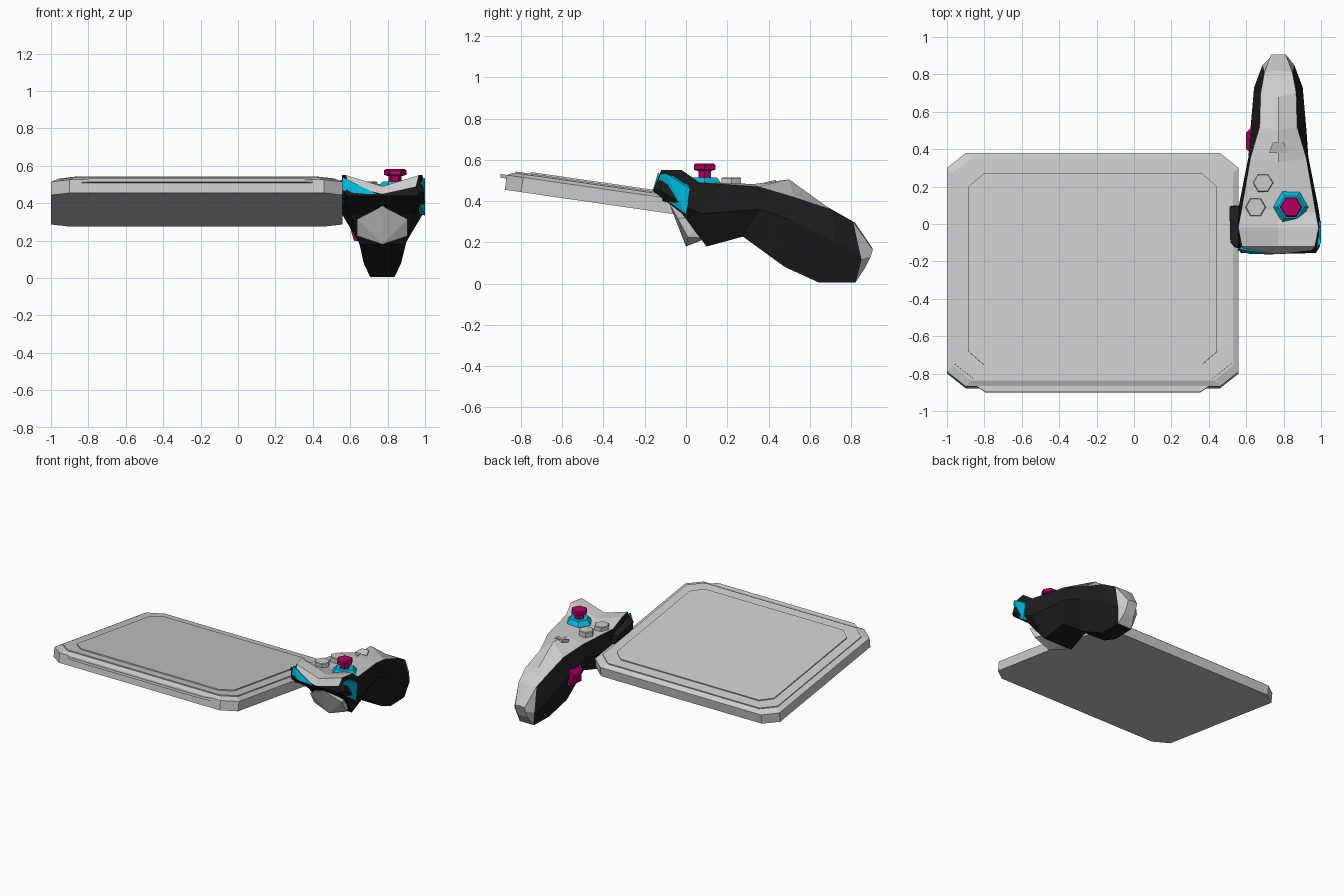
import bpy, bmesh, math
from mathutils import Vector

if "Cube" in bpy.data.objects:
    bpy.data.objects.remove(bpy.data.objects["Cube"])


def mat(name, rgb):
    m = bpy.data.materials.new(name)
    m.diffuse_color = (*rgb, 1)
    m.use_nodes = True
    m.node_tree.nodes["Principled BSDF"].inputs["Base Color"].default_value = m.diffuse_color
    return m


GREY = mat("grey", (0.6, 0.6, 0.6))
BLACK = mat("black", (0.012, 0.012, 0.012))
CYAN = mat("cyan", (0.0, 0.5, 0.72))
RED = mat("crimson", (0.45, 0.0, 0.12))


def finish(bm, name, *mats):
    bmesh.ops.recalc_face_normals(bm, faces=bm.faces)
    me = bpy.data.meshes.new(name)
    bm.to_mesh(me)
    bm.free()
    for m in mats:
        me.materials.append(m)
    ob = bpy.data.objects.new(name, me)
    bpy.context.collection.objects.link(ob)
    return ob


def loft(name, rings, *mats, index=lambda i, j: 0):
    bm = bmesh.new()
    rows = [[bm.verts.new(p) for p in r] for r in rings]
    n = len(rings[0])
    for i, (a, b) in enumerate(zip(rows, rows[1:])):
        for j in range(n):
            k = (j + 1) % n
            bm.faces.new((a[j], a[k], b[k], b[j])).material_index = index(i, j)
    bm.faces.new(rows[0]).material_index = index(-1, 0)
    bm.faces.new(rows[-1]).material_index = index(len(rows) - 1, 0)
    return finish(bm, name, *mats)


def hull(name, pts, *mats):
    bm = bmesh.new()
    for p in pts:
        bm.verts.new(p)
    res = bmesh.ops.convex_hull(bm, input=bm.verts)
    loose = [v for v in bm.verts if not v.link_faces]
    bmesh.ops.delete(bm, geom=loose, context='VERTS')
    bmesh.ops.dissolve_limit(bm, angle_limit=0.02, verts=bm.verts, edges=bm.edges)
    return finish(bm, name, *mats)


def hexagon(name, x, y, profile, *mats):
    rings = [[(x + r * math.cos(k * math.pi / 3), y + r * math.sin(k * math.pi / 3), z)
              for k in range(6)] for r, z in profile]
    return loft(name, rings, *mats)


# Tablet: stacked chamfered rectangles, tilted so the front edge is raised
def octagon(inset, z, cx=0.1, cy=0.08):
    w, h = 0.78 - inset, 0.63 - inset
    return [(w, cy - h, z), (w, h - cy, z), (w - cx, h, z), (cx - w, h, z),
            (-w, h - cy, z), (-w, cy - h, z), (cx - w, -h, z), (w - cx, -h, z)]


tablet = [
    loft("tablet_body", [octagon(0, 0), octagon(0, 0.072), octagon(0.03, 0.088)]),
    loft("tablet_bezel", [octagon(0.04, 0.08), octagon(0.04, 0.095)]),
    loft("tablet_screen", [octagon(0.115, 0.09, 0.08, 0.07), octagon(0.115, 0.103, 0.08, 0.07)]),
    hull("tablet_front_lip", [(x, y, z) for z in (0.055, 0.073)
                              for x, y in ((-0.62, -0.6), (-0.62, -0.63), (-0.575, -0.66),
                                           (0.575, -0.66), (0.62, -0.63), (0.62, -0.6))]),
]
for ob in tablet:
    ob.location = (-0.22, -0.255, 0.365)
    ob.rotation_euler.x = math.radians(-8.2)

# Controller shell: mirrored rails running from the nose to the tail
CX = 0.772
top = [(-.16, .45), (-.12, .49), (-.02, .485), (.08, .48), (.33, .483),
       (.5, .505), (.68, .375), (.82, .295), (.905, .17)]
edge = [(.18, -.14, .49), (.195, -.12, .55), (.215, -.02, .55), (.2, .06, .49), (.15, .35, .47),
        (.1, .52, .42), (.095, .7, .36), (.075, .81, .3), (.04, .905, .165)]
side = [(.2, -.155, .46), (.222, -.12, .45), (.226, 0, .37), (.215, .08, .34), (.16, .36, .36),
        (.15, .5, .31), (.13, .73, .2), (.085, .85, .12), (.04, .895, .13)]
under = [(.19, -.15, .44), (.2, -.11, .41), (.17, -.02, .34), (.12, .1, .18), (.1, .276, .228),
         (.1, .48, .08), (.065, .645, .005), (.06, .82, .005), (.04, .87, .08)]
rings = []
for t, e, s, u in zip(top, edge, side, under):
    rings.append([(CX + x, y, z) for x, y, z in (u, s, e)] + [(CX, *t)]
                 + [(CX - x, y, z) for x, y, z in (e, s, u)])
loft("controller_shell", rings, GREY, BLACK,
     index=lambda i, j: 0 if i >= 7 or (i >= 0 and j in (2, 3)) else 1)

# Left shoulder panel and cyan shoulder accents
hull("left_shoulder", [(.56, -.13, .53), (.54, -.125, .4), (.515, -.1, .5), (.51, .09, .46),
                       (.53, .1, .36), (.56, .1, .46), (.58, .08, .35), (.58, -.1, .4)], BLACK)
hull("left_shoulder_accent", [(.56, -.135, .54), (.55, -.14, .47), (.62, -.16, .455),
                              (.75, -.163, .445), (.6, -.145, .5), (.6, -.1, .5)], CYAN)
hull("right_shoulder_accent", [(.985, -.125, .53), (1, -.1, .535), (1, .02, .46), (1, .0, .335),
                               (.95, -.152, .445), (.97, 0, .5), (.97, 0, .34)], CYAN)

# Trigger under the head
hull("trigger", [(CX, -.08, .385), (CX, 0, .18)]
     + [(CX + s * x, y, z) for s in (-1, 1)
        for x, y, z in ((.135, -.04, .315), (.135, .01, .225), (.1, .1, .22), (.1, .1, .33))])

# Thumbstick, face buttons, top mark and side grip button
hexagon("thumbstick_base", .84, .09, [(.098, .46), (.095, .485), (.068, .515)], CYAN)
hexagon("thumbstick", .84, .09, [(.035, .5), (.035, .545), (.06, .552), (.06, .575), (.052, .582)], RED)
for name, x, y in (("upper_button", .69, .22), ("lower_button", .65, .09)):
    hexagon(name, x, y, [(.055, .46), (.055, .51), (.05, .515)])
hull("small_menu_button", [(CX + s * x, y, z) for s in (-1, 1)
                           for x, y, z in ((.05, .38, .47), (.05, .38, .49), (.03, .435, .503), (.03, .435, .48))])
hull("grip_button", [(.6, .4, .3), (.6, .49, .29), (.605, .4, .25), (.62, .38, .2), (.62, .51, .21),
                     (.63, .52, .33), (.62, .38, .34), (.69, .39, .19), (.69, .51, .2), (.69, .45, .33)], RED)
